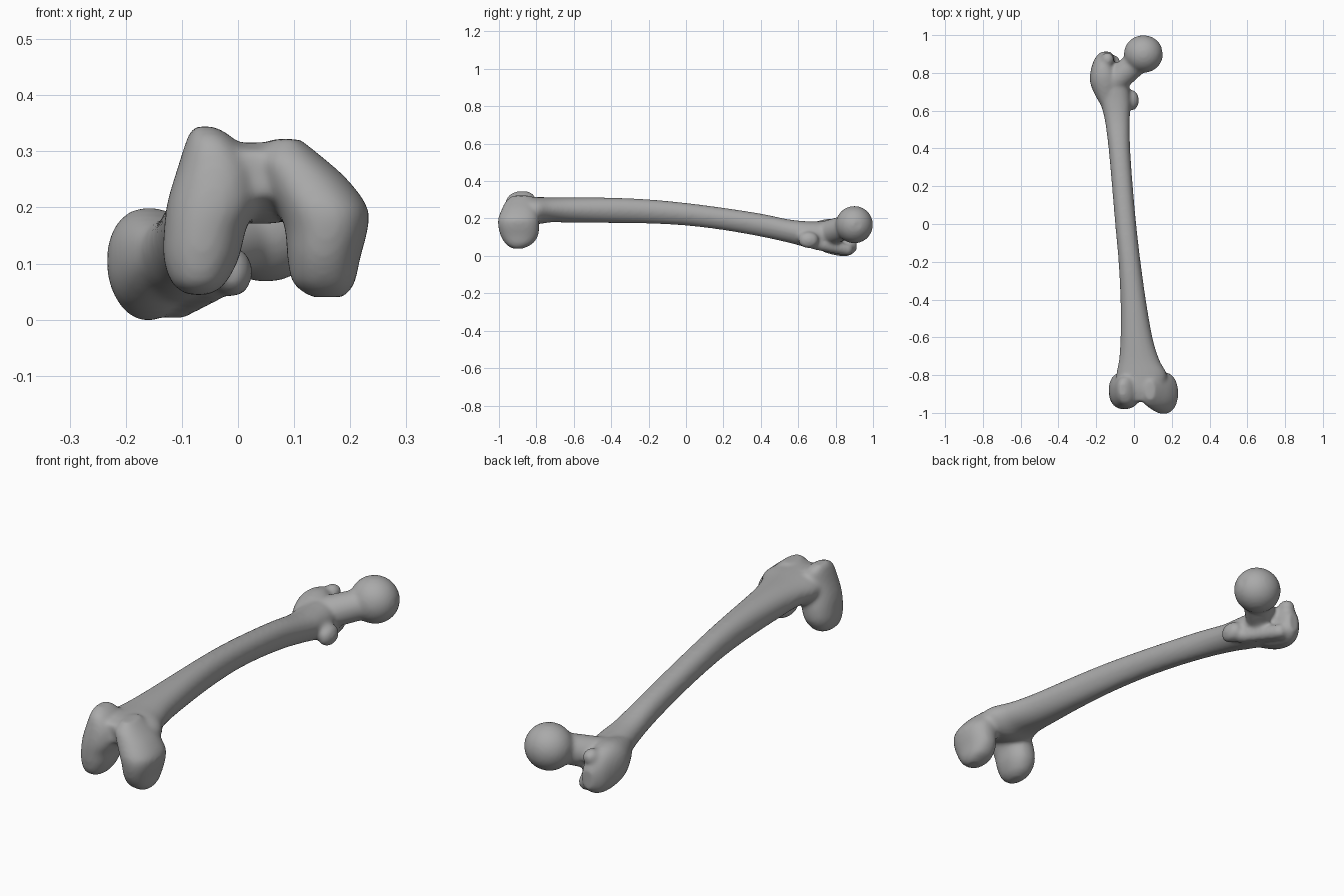
import bpy, bmesh, math
from mathutils import Vector, Matrix

cube = bpy.data.objects.get("Cube")
if cube:
    bpy.data.objects.remove(cube, do_unlink=True)

SIDES = 32
bone = bmesh.new()


def smooth_sections(sections, steps=4):
    """Catmull-Rom interpolation between the given cross-sections."""
    pts = [Vector(s) for s in sections]
    out = []
    for i in range(len(pts) - 1):
        p0, p1, p2 = pts[max(i - 1, 0)], pts[i], pts[i + 1]
        p3 = pts[min(i + 2, len(pts) - 1)]
        for k in range(steps):
            t = k / steps
            out.append(p1 + (p2 - p0) * (t / 2)
                       + (p0 * 2 - p1 * 5 + p2 * 4 - p3) * (t * t / 2)
                       + (p1 * 3 - p0 - p2 * 3 + p3) * (t ** 3 / 2))
    return out + [pts[-1]]


def loft(bm, sections, axis, power=0.9, taper=0.0):
    """Closed loft; each section is (position, a_min, a_max, b_min, b_max)."""
    rings = []
    for pos, a0, a1, b0, b1 in smooth_sections(sections):
        ring = []
        for i in range(SIDES):
            ang = math.tau * i / SIDES
            c, s = math.cos(ang), math.sin(ang)
            u = math.copysign(abs(c) ** power, c)
            v = math.copysign(abs(s) ** power, s)
            u *= 1 + taper * min(v, 0)
            a = (a0 + a1) / 2 + u * (a1 - a0) / 2
            b = (b0 + b1) / 2 + v * (b1 - b0) / 2
            co = (a, pos, b) if axis == "Y" else (a, b, pos)
            ring.append(bm.verts.new(co))
        rings.append(ring)
    faces = [bm.faces.new(rings[0]), bm.faces.new(rings[-1][::-1])]
    for r, q in zip(rings, rings[1:]):
        for i in range(SIDES):
            j = (i + 1) % SIDES
            faces.append(bm.faces.new((r[i], q[i], q[j], r[j])))
    bmesh.ops.recalc_face_normals(bm, faces=faces)


def ball(bm, center, radii):
    m = Matrix.Translation(center) @ Matrix.Diagonal((*radii, 1))
    bmesh.ops.create_uvsphere(bm, u_segments=SIDES, v_segments=SIDES // 2,
                              radius=1, matrix=m)


def limb(bm, start, end, r0, r1):
    """Tapered bar with round ends."""
    a, b = Vector(start), Vector(end)
    d = b - a
    m = Matrix.Translation((a + b) / 2) @ d.to_track_quat("Z", "Y").to_matrix().to_4x4()
    bmesh.ops.create_cone(bm, cap_ends=True, segments=SIDES, radius1=r0,
                          radius2=r1, depth=d.length, matrix=m)
    ball(bm, a, (r0,) * 3)
    ball(bm, b, (r1,) * 3)


# Bowed shaft, flaring toward the knee
loft(bone, [
    (-.94, -.05, .10, .22, .30), (-.88, -.09, .15, .19, .315),
    (-.80, -.095, .175, .17, .315), (-.72, -.08, .135, .18, .313),
    (-.6, -.072, .098, .177, .313), (-.4, -.072, .063, .176, .311),
    (-.2, -.082, .035, .173, .302), (0, -.1, .012, .162, .283),
    (.2, -.117, -.006, .138, .257), (.4, -.135, -.02, .103, .226),
    (.55, -.155, -.022, .07, .195), (.65, -.18, -.018, .045, .185),
    (.75, -.2, -.03, .03, .182), (.82, -.17, -.07, .05, .16),
], "Y", taper=.15)

# Outer knee condyle
loft(bone, [
    (.044, -.09, -.05, -.925, -.86), (.065, -.118, -.022, -.96, -.82),
    (.11, -.133, .002, -.975, -.79), (.16, -.132, .014, -.98, -.785),
    (.21, -.126, .035, -.98, -.79), (.27, -.108, .03, -.97, -.8),
    (.32, -.092, -.005, -.95, -.81), (.344, -.08, -.04, -.91, -.84),
], "Z")

# Inner knee condyle
loft(bone, [
    (.04, .13, .19, -.93, -.87), (.065, .098, .208, -.965, -.82),
    (.11, .088, .218, -.992, -.79), (.16, .084, .231, -1.004, -.785),
    (.2, .07, .231, -1.004, -.785), (.25, .045, .195, -.985, -.79),
    (.29, .035, .15, -.965, -.8), (.322, .06, .11, -.93, -.83),
], "Z")

# Hip ball and neck
ball(bone, (.05, .9, .167), (.104, .1, .1))
limb(bone, (-.12, .74, .115), (.02, .86, .155), .07, .064)

# Outer trochanter, ending in a hooked tip
loft(bone, [
    (.62, -.17, -.12, .09, .16), (.68, -.205, -.09, .05, .18),
    (.74, -.23, -.08, .02, .195), (.79, -.233, -.085, .005, .2),
    (.84, -.222, -.1, -.002, .19), (.88, -.205, -.105, .004, .165),
    (.912, -.175, -.12, .03, .12),
], "Y")
ball(bone, (-.14, .87, .16), (.035, .04, .035))

# Rear crest and inner trochanter
limb(bone, (-.11, .86, .035), (-.04, .68, .065), .035, .03)
ball(bone, (-.01, .655, .085), (.036, .055, .045))

mesh = bpy.data.meshes.new("thigh_bone")
bone.to_mesh(mesh)
bone.free()
thigh_bone = bpy.data.objects.new("thigh_bone", mesh)
bpy.context.collection.objects.link(thigh_bone)

mat = bpy.data.materials.new("bone_grey")
mat.use_nodes = True
grey = (.4, .4, .4, 1)
mat.diffuse_color = grey
mat.node_tree.nodes["Principled BSDF"].inputs["Base Color"].default_value = grey
mesh.materials.append(mat)

# Hollow in the hip ball and pit behind the neck
cut_bm = bmesh.new()
ball(cut_bm, (.163, .925, .165), (.018, .026, .026))
ball(cut_bm, (-.085, .885, .09), (.022, .06, .035))
cut_mesh = bpy.data.meshes.new("hollow_cutter")
cut_bm.to_mesh(cut_mesh)
cut_bm.free()
cutter = bpy.data.objects.new("hollow_cutter", cut_mesh)
bpy.context.collection.objects.link(cutter)
cutter.hide_render = True
cutter.hide_viewport = True
cutter.display_type = "WIRE"

# Fuse the parts, carve the hollows and soften the joins


def fuse(name):
    mod = thigh_bone.modifiers.new(name, "REMESH")
    mod.mode = "VOXEL"
    mod.voxel_size = .008
    mod.use_smooth_shade = True


fuse("fuse")
carve = thigh_bone.modifiers.new("carve", "BOOLEAN")
carve.operation = "DIFFERENCE"
carve.object = cutter
fuse("blend")
soften = thigh_bone.modifiers.new("soften", "SMOOTH")
soften.factor = .5
soften.iterations = 10
